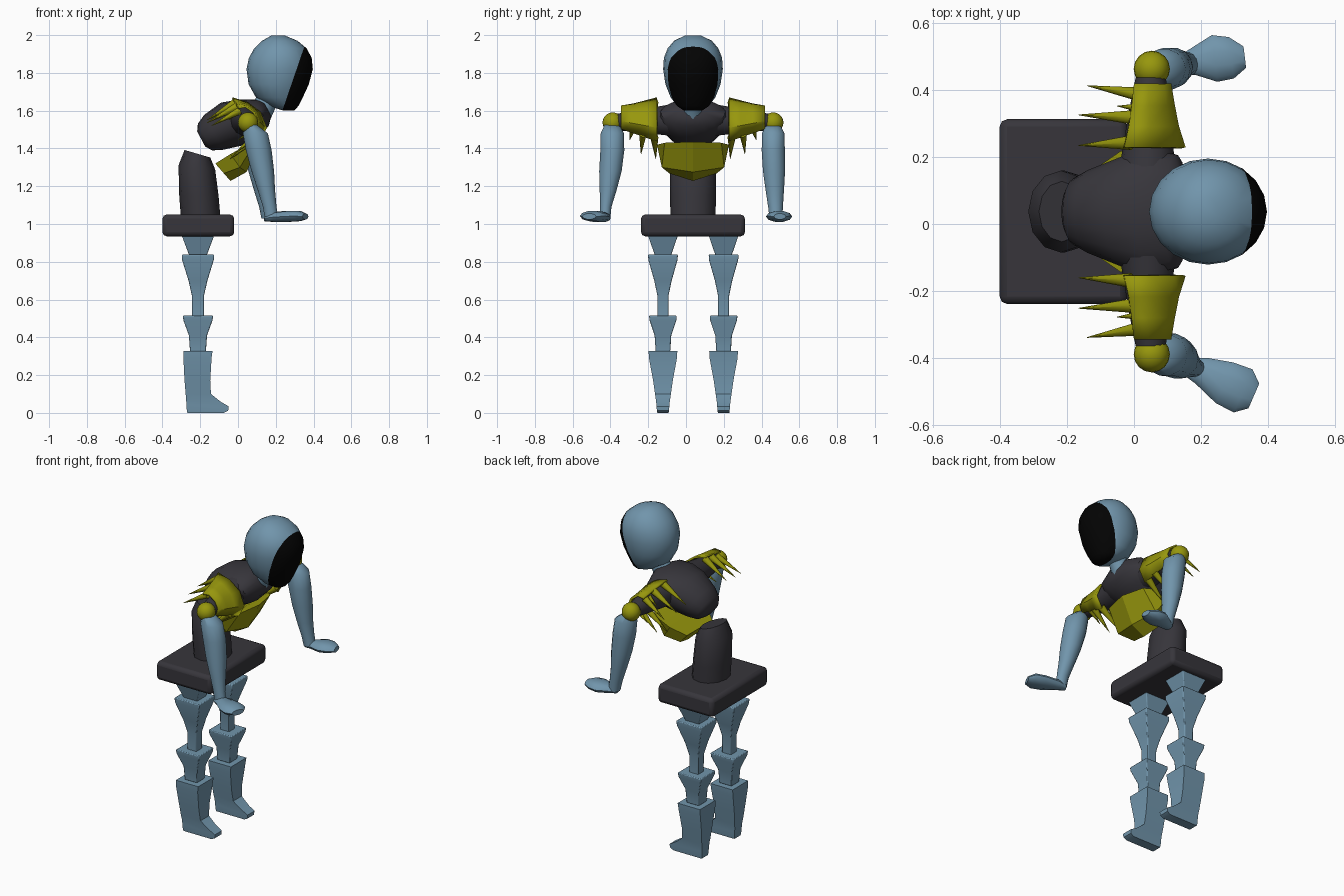
import bpy, bmesh, math
from mathutils import Vector

CY = 0.037  # body mid-line


def material(name, rgb):
    m = bpy.data.materials.new(name)
    m.diffuse_color = (*rgb, 1)
    return m


BLUE = material("steel blue", (0.165, 0.30, 0.41))
DARK = material("charcoal", (0.038, 0.036, 0.044))
YELLOW = material("olive yellow", (0.31, 0.31, 0.004))
BLACK = material("black", (0.001, 0.001, 0.001))


def finish(name, bm, mat, angle=35, bevel=0):
    bmesh.ops.recalc_face_normals(bm, faces=bm.faces)
    mesh = bpy.data.meshes.new(name)
    bm.to_mesh(mesh)
    bm.free()
    mesh.materials.append(mat)
    ob = bpy.data.objects.new(name, mesh)
    bpy.context.collection.objects.link(ob)
    bpy.context.view_layer.objects.active = ob
    ob.select_set(True)
    if angle:
        bpy.ops.object.shade_smooth_by_angle(angle=math.radians(angle))
    ob.select_set(False)
    if bevel:
        mod = ob.modifiers.new("soft edges", 'BEVEL')
        mod.width, mod.segments = bevel, 2
    return ob


def loft(rings, closed=True):
    """Skin a list of point rings; closed rings get end caps."""
    bm = bmesh.new()
    vs = [[bm.verts.new(p) for p in r] for r in rings]
    n = len(rings[0])
    for a, b in zip(vs, vs[1:]):
        for i in range(n if closed else n - 1):
            j = (i + 1) % n
            bm.faces.new((a[i], a[j], b[j], b[i]))
    if closed:
        bm.faces.new(vs[0])
        bm.faces.new(vs[-1])
    return bm


def oval(c, u, v, n=14):
    c, u, v = Vector(c), Vector(u), Vector(v)
    return [c + u * math.cos(a) + v * math.sin(a)
            for a in (2 * math.pi * i / n for i in range(n))]


def rect(x0, x1, y, hy, z, z1=None):
    z1 = z if z1 is None else z1
    return [(x0, y - hy, z), (x1, y - hy, z1), (x1, y + hy, z1), (x0, y + hy, z)]


# Pelvis slab
bm = loft([rect(-0.40, -0.02, CY, 0.275, z) for z in (0.935, 1.05)])
finish("pelvis", bm, DARK, 40, 0.022)

# Legs: stacked square tapers ending in a boot
LX = -0.212
LEG = {
    "hip": [(0.95, 0.09), (0.83, 0.045)],
    "thigh": [(0.838, 0.086), (0.81, 0.084), (0.70, 0.05), (0.62, 0.032), (0.50, 0.031)],
    "knee": [(0.515, 0.08), (0.49, 0.077), (0.41, 0.048), (0.325, 0.042)],
}
for side, y in (("right", -0.122), ("left", 0.199)):
    for part, levels in LEG.items():
        bm = loft([rect(LX - h, LX + h, y, h * 0.92, z) for z, h in levels])
        finish(f"{side}_{part}", bm, BLUE, 30, 0.005)
    boot = [rect(-0.288, -0.135, y, 0.076, 0.327), rect(-0.289, -0.14, y, 0.074, 0.29),
            rect(-0.283, -0.147, y, 0.052, 0.17), rect(-0.277, -0.143, y, 0.042, 0.10),
            rect(-0.275, -0.09, y, 0.036, 0.075, 0.058), rect(-0.273, -0.05, y, 0.034, 0.045, 0.035),
            rect(-0.271, -0.052, y, 0.032, 0.012), rect(-0.268, -0.075, y, 0.03, 0.0)]
    finish(f"{side}_boot", loft(boot), BLUE, 30)

# Abdomen column with a slanted top
rows = [(-0.195, 1.0, 0.105, 0.118, 0), (-0.207, 1.15, 0.104, 0.122, 0),
        (-0.218, 1.30, 0.097, 0.122, -0.01), (-0.215, 1.372, 0.068, 0.09, -0.02)]
bm = loft([oval((x, CY, z), (rx, 0, dz), (0, ry, 0), 12) for x, z, rx, ry, dz in rows])
finish("abdomen", bm, DARK, 40)

# Chest leaning forward
N = Vector((-0.47, 0, 0.88))
rows = [(-0.195, 1.45, 0.07, 0.045), (-0.175, 1.46, 0.10, 0.08), (-0.13, 1.485, 0.125, 0.105),
        (-0.03, 1.53, 0.165, 0.128), (0.055, 1.56, 0.195, 0.112), (0.125, 1.59, 0.17, 0.08),
        (0.155, 1.61, 0.07, 0.045)]
bm = loft([oval((x, CY, z), N * hn, (0, hy, 0), 18) for x, z, hy, hn in rows])
finish("chest", bm, DARK, 50)

# Neck
bm = loft([oval((x, CY, z), (r, 0, -r * 0.5), (0, r, 0))
           for x, z, r in ((0.11, 1.58, 0.06), (0.155, 1.655, 0.05), (0.21, 1.74, 0.06))])
finish("neck", bm, BLUE, 40)

# Head: stacked ovals, the front cut off as a black face
rows = [(0.235, 0.30, 0.05, 1.602), (0.165, 0.32, 0.085, 1.625), (0.095, 0.343, 0.118, 1.67),
        (0.056, 0.375, 0.146, 1.74), (0.045, 0.396, 0.158, 1.82), (0.058, 0.39, 0.154, 1.88),
        (0.086, 0.363, 0.134, 1.93), (0.128, 0.315, 0.10, 1.97), (0.175, 0.25, 0.045, 1.997)]
bm = loft([oval(((a + b) / 2, CY, z), ((b - a) / 2, 0, 0), (0, hy, 0), 20) for a, b, hy, z in rows])
cut, normal = Vector((0.235, CY, 1.60)), Vector((1, 0, -0.343)).normalized()
bmesh.ops.bisect_plane(bm, geom=bm.verts[:] + bm.edges[:] + bm.faces[:], plane_co=cut, plane_no=normal)
for f in bm.faces:
    f.material_index = int((f.calc_center_median() - cut).dot(normal) > 0.0005)
finish("head", bm, BLUE, 50).data.materials.append(BLACK)

# Belly armour: keeled plate under the chest
rings = []
for side, corner, keel in (((-0.12, 0.125, 1.32), (-0.075, 0.125, 1.268), (-0.04, 1.228)),
                           ((-0.04, 0.18, 1.37), (0.01, 0.165, 1.30), (0.045, 1.275)),
                           ((0.05, 0.19, 1.42), (0.09, 0.15, 1.43), (0.12, 1.435))):
    half = [side, corner]
    rings.append([(x, CY - y, z) for x, y, z in half] + [(keel[0], CY, keel[1])]
                 + [(x, CY + y, z) for x, y, z in reversed(half)])
finish("belly_armour", loft(rings), YELLOW, 20)

# Shoulders: curved pad with spikes, ball joint, dark shoulder stub
INNER = [(-0.03, 1.665), (0.05, 1.64), (0.115, 1.59), (0.148, 1.51), (0.11, 1.44)]
OUTER = [(0.0, 1.615), (0.04, 1.622), (0.085, 1.59), (0.105, 1.545), (0.085, 1.505)]
# spike root and tip as x, distance from mid-line, z, then root radius
SPIKES = [((-0.01, 0.205, 1.645), (-0.165, 0.197, 1.55), 0.022),
          ((0.0, 0.28, 1.625), (-0.165, 0.288, 1.535), 0.022),
          ((0.01, 0.35, 1.60), (-0.14, 0.375, 1.52), 0.02),
          ((0.01, 0.31, 1.60), (-0.05, 0.314, 1.55), 0.012),
          ((0.10, 0.205, 1.46), (-0.04, 0.197, 1.345), 0.022),
          ((0.10, 0.265, 1.475), (-0.02, 0.275, 1.37), 0.02),
          ((0.09, 0.32, 1.50), (0.0, 0.335, 1.445), 0.016)]
for side, s in (("right", -1), ("left", 1)):
    rings = []
    for t in (0, 0.33, 0.66, 1):
        flare = t ** 0.7
        rings.append([(a[0] + (b[0] - a[0]) * flare, CY + s * (0.19 + 0.19 * t),
                       a[1] + (b[1] - a[1]) * t) for a, b in zip(INNER, OUTER)])
    pad = finish(f"{side}_shoulder_pad", loft(rings, False), YELLOW, 40)
    mod = pad.modifiers.new("thickness", 'SOLIDIFY')
    mod.thickness, mod.offset = 0.012, 0
    for i, (root, tip, r) in enumerate(SPIKES):
        p, q = (Vector((x, CY + s * y, z)) for x, y, z in (root, tip))
        bm = bmesh.new()
        bmesh.ops.create_cone(bm, cap_ends=True, segments=8, radius1=r, radius2=0.001, depth=(q - p).length)
        bmesh.ops.rotate(bm, verts=bm.verts, matrix=(q - p).to_track_quat('Z', 'Y').to_matrix())
        bmesh.ops.translate(bm, verts=bm.verts, vec=(p + q) / 2)
        finish(f"{side}_pad_spike_{i + 1}", bm, YELLOW, 50)
    bm = bmesh.new()
    bmesh.ops.create_uvsphere(bm, u_segments=16, v_segments=10, radius=0.054)
    bmesh.ops.translate(bm, verts=bm.verts, vec=(0.053, CY + s * 0.425, 1.537))
    finish(f"{side}_shoulder_ball", bm, YELLOW, 60)
    bm = loft([oval((x, CY + s * y, z), (r, 0, 0), (0, 0, r))
               for x, y, z, r in ((0.04, 0.12, 1.55, 0.085), (0.045, 0.30, 1.545, 0.06), (0.05, 0.40, 1.54, 0.045))])
    finish(f"{side}_shoulder", bm, DARK, 50)

# Arms: x, y, z, x radius, y radius down to the wrist
ARMS = {
    "right": [(0.07, -0.392, 1.525, 0.03, 0.04), (0.092, -0.39, 1.48, 0.066, 0.063),
              (0.11, -0.39, 1.39, 0.068, 0.065), (0.131, -0.40, 1.28, 0.06, 0.061),
              (0.15, -0.412, 1.18, 0.046, 0.046), (0.168, -0.425, 1.09, 0.036, 0.031),
              (0.178, -0.428, 1.03, 0.036, 0.028)],
    "left": [(0.065, 0.46, 1.525, 0.03, 0.04), (0.088, 0.462, 1.48, 0.066, 0.06),
             (0.10, 0.462, 1.39, 0.068, 0.063), (0.115, 0.466, 1.28, 0.06, 0.06),
             (0.13, 0.47, 1.18, 0.046, 0.05), (0.148, 0.474, 1.09, 0.036, 0.04),
             (0.16, 0.476, 1.03, 0.036, 0.035)],
}
# hand path: x, y, z, half width, half height
HANDS = {
    "right": [(0.15, -0.422, 1.03, 0.024, 0.016), (0.20, -0.437, 1.036, 0.042, 0.026),
              (0.27, -0.473, 1.04, 0.066, 0.03), (0.325, -0.497, 1.042, 0.07, 0.028),
              (0.357, -0.512, 1.04, 0.04, 0.016)],
    "left": [(0.14, 0.474, 1.03, 0.028, 0.016), (0.18, 0.485, 1.036, 0.042, 0.026),
             (0.24, 0.493, 1.04, 0.07, 0.03), (0.29, 0.495, 1.042, 0.062, 0.028),
             (0.33, 0.497, 1.04, 0.032, 0.016)],
}
for side in ARMS:
    bm = loft([oval((x, y, z), (rx, 0, 0), (0, ry, 0)) for x, y, z, rx, ry in ARMS[side]])
    finish(f"{side}_arm", bm, BLUE, 60)
    path = HANDS[side]
    d = Vector(path[-1][:3]) - Vector(path[0][:3])
    across = Vector((-d.y, d.x, 0)).normalized()
    bm = loft([oval((x, y, z), across * w, (0, 0, h), 10) for x, y, z, w, h in path])
    finish(f"{side}_hand", bm, BLUE, 45)
